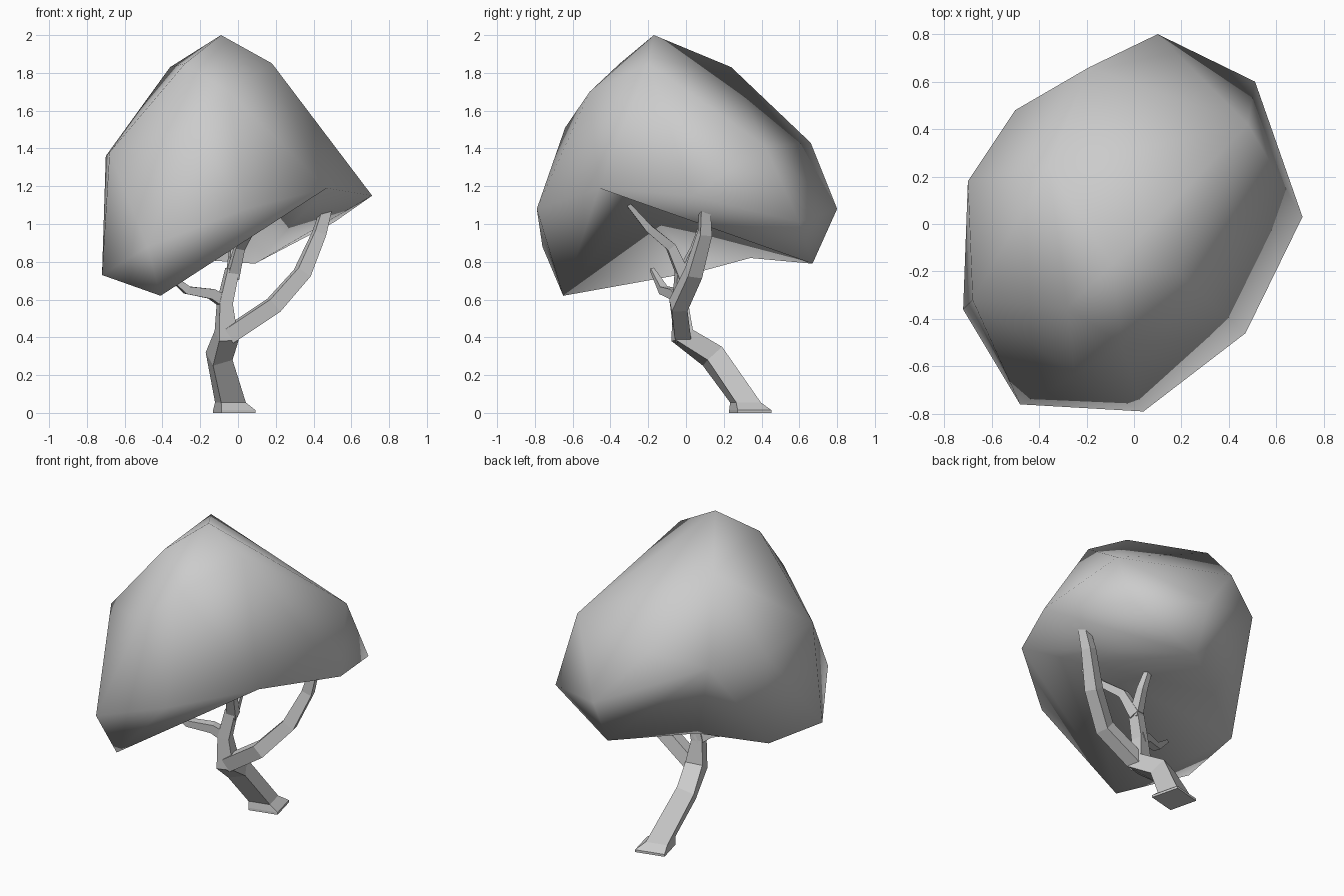
import bpy
import bmesh
import math
from mathutils import Vector

old = bpy.data.objects.get("Cube")
if old:
    bpy.data.objects.remove(old, do_unlink=True)

# One plain grey for the whole tree
GREY = (0.6, 0.6, 0.6, 1.0)
grey = bpy.data.materials.new("plain grey")
grey.use_nodes = True
grey.diffuse_color = GREY
grey.node_tree.nodes["Principled BSDF"].inputs["Base Color"].default_value = GREY


def finish(bm, name, smooth):
    bmesh.ops.recalc_face_normals(bm, faces=bm.faces)
    for face in bm.faces:
        face.smooth = smooth
    mesh = bpy.data.meshes.new(name)
    bm.to_mesh(mesh)
    bm.free()
    mesh.materials.append(grey)
    obj = bpy.data.objects.new(name, mesh)
    bpy.context.collection.objects.link(obj)
    return obj


def limb(name, path, sides=4):
    """Faceted tube through (x, y, z, radius) stations."""
    bm = bmesh.new()
    points = [Vector(p[:3]) for p in path]
    reference = Vector((-0.25, 1, 0))
    rings = []
    for i, point in enumerate(points):
        along = points[min(i + 1, len(points) - 1)] - points[max(i - 1, 0)]
        if point.z < 0.1:
            along = Vector((0, 0, 1))
        along.normalize()
        u = reference.cross(along).normalized()
        v = along.cross(u)
        ring = []
        for k in range(sides):
            a = math.tau * (k + 0.5) / sides
            ring.append(bm.verts.new(point + path[i][3] * (u * math.cos(a) + v * math.sin(a))))
        rings.append(ring)
    for low, high in zip(rings, rings[1:]):
        for k in range(sides):
            n = (k + 1) % sides
            bm.faces.new((low[k], low[n], high[n], high[k]))
    bm.faces.new(rings[0])
    bm.faces.new(rings[-1])
    return finish(bm, name, False)


# Canopy: faceted shell, rim first, with a hollowed underside
rim = [(-0.41, -0.65, 0.62), (0.47, -0.46, 1.19), (0.71, 0.03, 1.15),
       (0.51, 0.60, 1.01), (0.09, 0.67, 0.79), (-0.66, 0.10, 0.755),
       (-0.72, -0.36, 0.73)]
girth = [(0.10, 0.80, 1.08), (-0.50, 0.48, 1.34), (-0.70, 0.18, 1.36),
         (-0.68, -0.32, 1.38), (-0.48, -0.76, 0.88), (0.04, -0.79, 1.08)]
crown = [(-0.09, -0.17, 2.0), (0.18, -0.20, 1.85), (-0.36, 0.24, 1.83),
         (-0.28, -0.35, 1.85), (-0.05, -0.51, 1.70), (-0.25, -0.64, 1.51),
         (0.48, 0.42, 1.41), (-0.19, 0.66, 1.43)]
bm = bmesh.new()
rim_verts = [bm.verts.new(p) for p in rim]
for p in girth + crown:
    bm.verts.new(p)
bmesh.ops.convex_hull(bm, input=bm.verts[:])
under = [f for f in bm.faces if all(v in rim_verts for v in f.verts)]
bmesh.ops.delete(bm, geom=under, context='FACES')

# Sloping skirts on both sides, a raised back edge, then a fan into the hollow
front, front_side, side, back_side, back, far_back, far_side = rim_verts
bm.faces.new((front_side, side, back))
bm.faces.new((side, back_side, back))
bm.faces.new((front, far_back, far_side))
back_edge = bm.edges.get((back, far_back))
if back_edge:
    lifted = bmesh.utils.edge_split(back_edge, back, 0.5)[1]
    lifted.co = (-0.32, 0.34, 0.82)
hollow = bm.verts.new((0.13, -0.26, 1.12))
for edge in [e for e in bm.edges if e.is_boundary]:
    bm.faces.new((edge.verts[0], edge.verts[1], hollow))
bmesh.ops.triangulate(bm, faces=bm.faces[:])
finish(bm, "canopy", True)

# Trunk with a flared foot, leaning forward and bending upright
limb("trunk", [(-0.02, 0.34, 0, 0.13), (-0.02, 0.34, 0.015, 0.13),
               (-0.04, 0.315, 0.055, 0.095), (-0.10, 0.14, 0.30, 0.078),
               (-0.06, -0.02, 0.41, 0.075), (-0.07, -0.03, 0.58, 0.05),
               (-0.03, -0.02, 0.76, 0.045)])

# Branches reaching into the canopy
limb("long_branch", [(-0.05, -0.02, 0.41, 0.06), (0.19, -0.04, 0.57, 0.06),
                     (0.34, 0.04, 0.74, 0.056), (0.43, 0.10, 0.95, 0.045),
                     (0.47, 0.10, 1.09, 0.035)])
limb("front_branch", [(-0.03, -0.01, 0.72, 0.045), (0.01, -0.08, 0.88, 0.035),
                      (0.07, -0.20, 0.98, 0.028), (0.13, -0.31, 1.11, 0.015)])
limb("back_branch", [(-0.03, -0.02, 0.72, 0.042), (-0.02, 0.05, 0.87, 0.032),
                     (-0.04, 0.09, 1.0, 0.022)])
limb("side_branch", [(-0.06, -0.02, 0.58, 0.045), (-0.14, -0.06, 0.63, 0.038),
                     (-0.27, -0.12, 0.65, 0.03), (-0.40, -0.18, 0.76, 0.014)])
